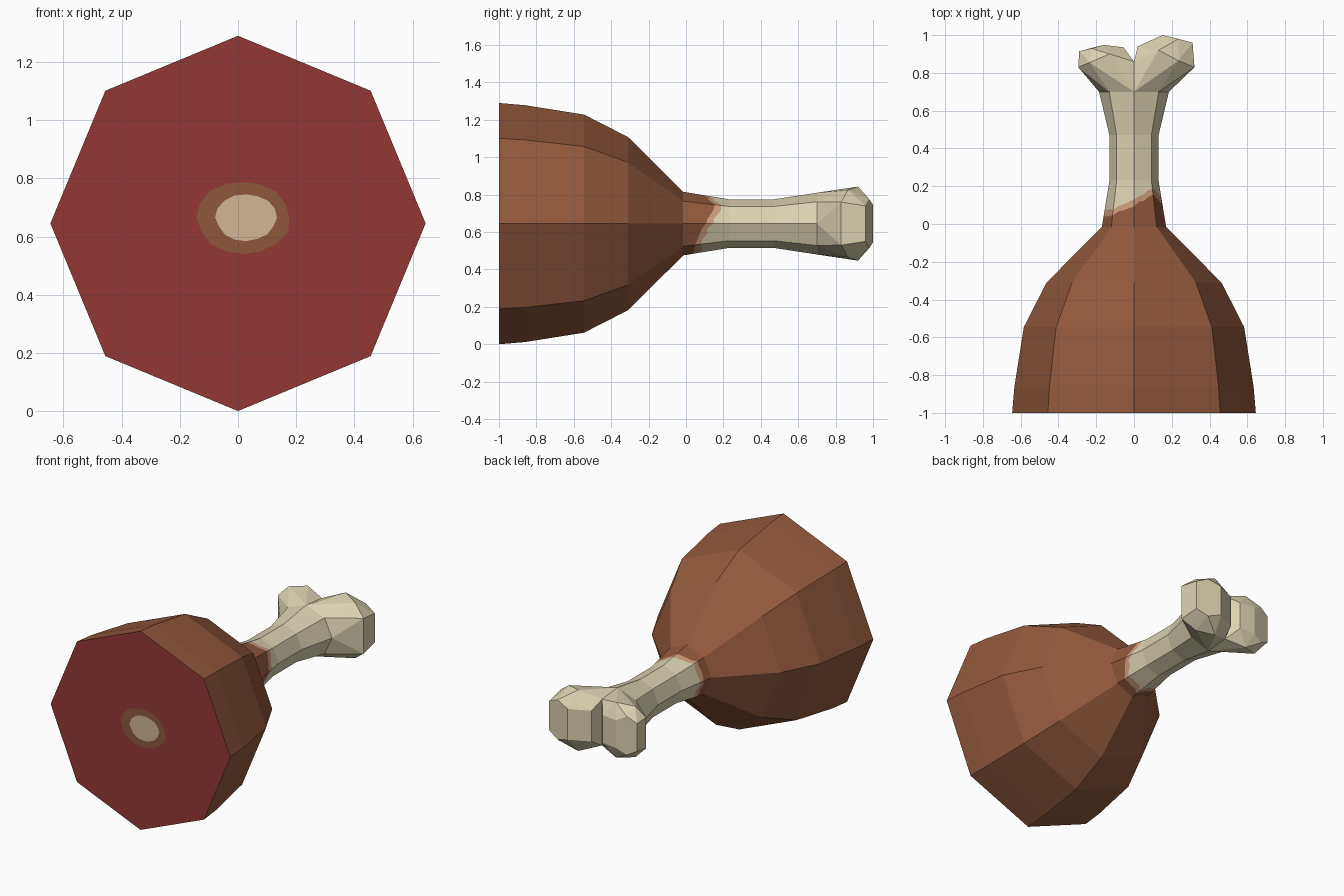
import bpy, bmesh, math, random
from mathutils import Vector

if "Cube" in bpy.data.objects:
    bpy.data.objects.remove(bpy.data.objects["Cube"])

random.seed(4)
CZ = 0.645  # height of the drumstick axis


def mat(name, r, g, b):
    lin = [((c / 255 + 0.055) / 1.055) ** 2.4 for c in (r, g, b)]
    m = bpy.data.materials.new(name)
    m.diffuse_color = (*lin, 1)
    m.use_nodes = True
    m.node_tree.nodes["Principled BSDF"].inputs["Base Color"].default_value = m.diffuse_color
    return m


SKIN = mat("roasted skin", 146, 89, 60)
RED = mat("red meat", 146, 57, 51)
RIM = mat("marrow rim", 142, 88, 59)
CORE = mat("bone core", 212, 182, 148)
TORN = mat("torn edge", 203, 155, 122)
BONE = mat("ivory bone", 219, 210, 176)


def finish(name, bm, mats):
    bmesh.ops.remove_doubles(bm, verts=bm.verts, dist=1e-5)
    bmesh.ops.recalc_face_normals(bm, faces=bm.faces)
    me = bpy.data.meshes.new(name)
    bm.to_mesh(me)
    bm.free()
    for m in mats:
        me.materials.append(m)
    ob = bpy.data.objects.new(name, me)
    bpy.context.collection.objects.link(ob)
    return ob


def octagon(y, rx, rz=None, sub=1):
    """Octagon around the y axis, each side split into sub pieces."""
    rz = rz or rx
    c = [Vector((rx * math.cos(i * math.pi / 4), y, CZ + rz * math.sin(i * math.pi / 4)))
         for i in range(8)]
    return [c[i].lerp(c[(i + 1) % 8], k / sub) for i in range(8) for k in range(sub)]


def loft(bm, rings, indices=None, cap=None):
    vs = [[bm.verts.new(p) for p in r] for r in rings]
    n = len(vs[0])
    for j in range(len(vs) - 1):
        for i in range(n):
            k = (i + 1) % n
            f = bm.faces.new((vs[j][i], vs[j][k], vs[j + 1][k], vs[j + 1][i]))
            f.material_index = indices[j] if indices else 0
    if cap is not None:
        bm.faces.new(vs[-1]).material_index = cap


# Meat body
bm = bmesh.new()
loft(bm, [octagon(y, r) for y, r in
          ((-1, .645), (-.86, .633), (-.545, .583), (-.31, .463), (-.015, .17))])
finish("meat_body", bm, [SKIN])

# Cut face: red meat, brown rim and pale bone core, all in one plane
def oval(cx, cz, rx, rz):
    pts = []
    for i in range(16):
        a = i * math.pi / 8
        w = 1 + random.uniform(-.035, .035)
        pts.append(Vector((cx + w * rx * math.cos(a), -1, cz + w * rz * math.sin(a))))
    return pts


bm = bmesh.new()
loft(bm, [octagon(-1, .645, sub=2), oval(.02, .664, .16, .127), oval(.028, .665, .104, .081)],
     indices=[0, 1], cap=2)
finish("cut_face", bm, [RED, RIM, CORE])

# Neck: skin ends in a ragged torn edge against the bone
SUB = 4
border = [.10, .155, .10, .045, .04, .05, .035, .05]
start, end = octagon(-.015, .17, sub=SUB), octagon(.23, .13, sub=SUB)
tear, bare = [], []
for i, (a, b) in enumerate(zip(start, end)):
    s, t = divmod(i, SUB)
    y = border[s] + (border[(s + 1) % 8] - border[s]) * t / SUB + random.uniform(-.008, .008)
    for ring, yy in ((tear, y), (bare, y + .035 + random.uniform(-.008, .008))):
        ring.append(a.lerp(b, (yy + .015) / .245))
bm = bmesh.new()
loft(bm, [start, tear, bare, end], indices=[0, 1, 2])
finish("bone_neck", bm, [SKIN, TORN, BONE])

# Bone shaft
flare = octagon(.70, .185, .165)
bm = bmesh.new()
loft(bm, [octagon(.23, .13), octagon(.47, .13), flare])
finish("bone_shaft", bm, [BONE])


# Two faceted knuckles, hulled from half of the flared ring: (x, y, half height)
def knuckle(name, side, points):
    bm = bmesh.new()
    for p in flare:
        if p.x * side > -1e-4:
            bm.verts.new(p)
    for x, y, h in points:
        for s in (-1, 1):
            bm.verts.new((x * side, y, CZ + s * h))
    res = bmesh.ops.convex_hull(bm, input=bm.verts)
    loose = [v for v in bm.verts if not v.link_faces]
    bmesh.ops.delete(bm, geom=loose, context='VERTS')
    bmesh.ops.dissolve_limit(bm, angle_limit=math.radians(4), verts=bm.verts, edges=bm.edges)
    finish(name, bm, [BONE])


knuckle("right_knuckle", 1, [(.32, .83, .115), (.235, .865, .18), (.13, .92, .198), (.02, .94, .10),
                             (0, .86, .15), (.31, .96, .095), (.235, .98, .13), (.15, 1.0, .10)])
knuckle("left_knuckle", -1, [(.295, .83, .10), (.235, .855, .165), (.13, .90, .18), (.055, .935, .09),
                             (0, .86, .15), (.29, .915, .09), (.225, .93, .125), (.16, .948, .09)])
